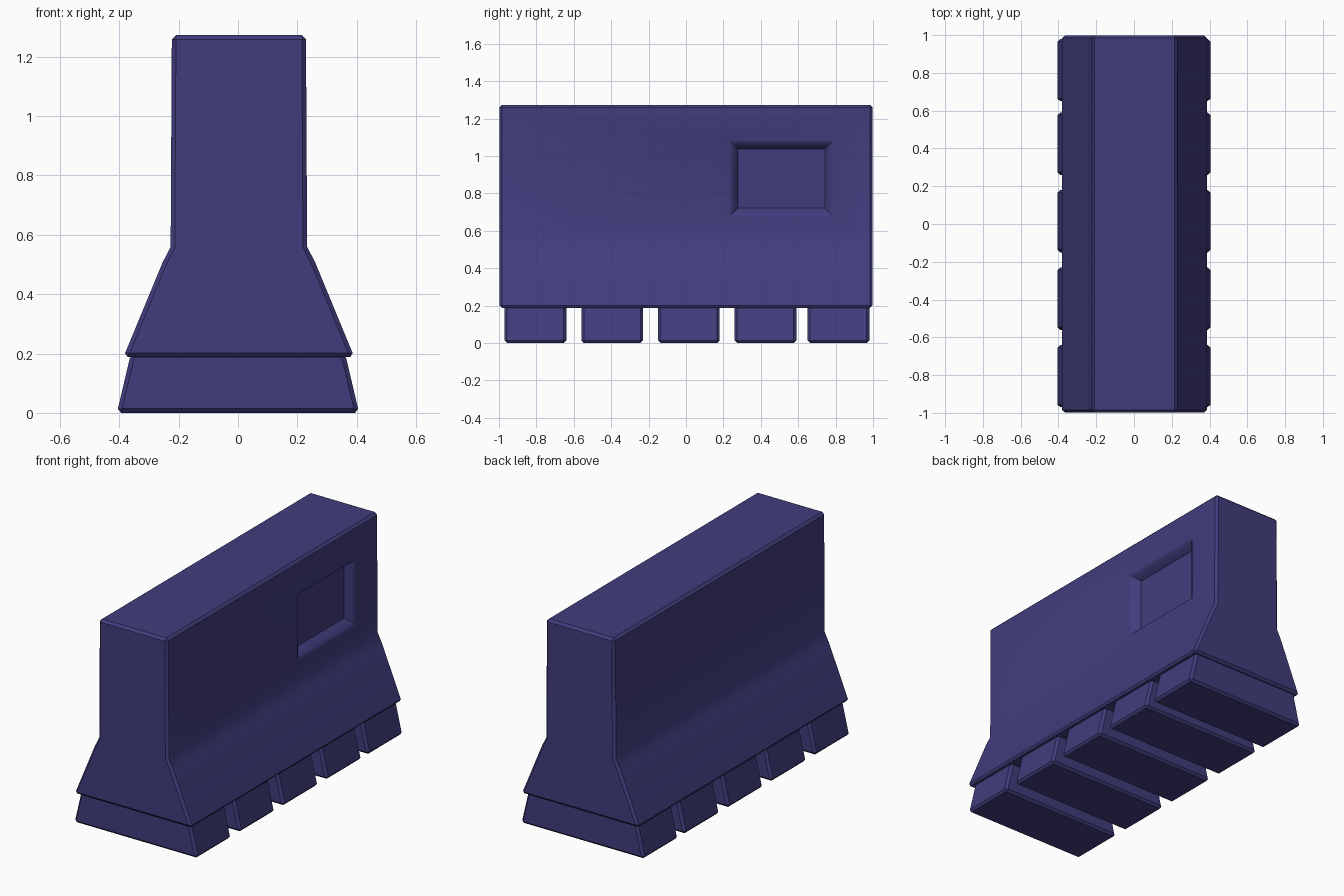
import bpy, bmesh, math

if "Cube" in bpy.data.objects:
    bpy.data.objects.remove(bpy.data.objects["Cube"])

mat = bpy.data.materials.new("indigo_plastic")
mat.diffuse_color = (0.052, 0.046, 0.205, 1)
mat.use_nodes = True
mat.node_tree.nodes["Principled BSDF"].inputs["Base Color"].default_value = mat.diffuse_color


def loft(name, rings):
    """Solid object from a list of equal-length closed rings, capped at both ends."""
    bm = bmesh.new()
    loops = [[bm.verts.new(p) for p in ring] for ring in rings]
    n = len(rings[0])
    for a, b in zip(loops, loops[1:]):
        for i in range(n):
            j = (i + 1) % n
            bm.faces.new((a[i], a[j], b[j], b[i]))
    bm.faces.new(loops[0])
    bm.faces.new(loops[-1])
    bmesh.ops.recalc_face_normals(bm, faces=bm.faces)
    mesh = bpy.data.meshes.new(name)
    bm.to_mesh(mesh)
    bm.free()
    mesh.materials.append(mat)
    ob = bpy.data.objects.new(name, mesh)
    bpy.context.collection.objects.link(ob)
    return ob


def bevel(ob, width):
    m = ob.modifiers.new("edge_chamfer", 'BEVEL')
    m.width = width
    m.segments = 1
    m.limit_method = 'ANGLE'
    m.angle_limit = math.radians(40)


def activate(ob):
    bpy.ops.object.select_all(action='DESELECT')
    ob.select_set(True)
    bpy.context.view_layer.objects.active = ob


# Barrier body: flared profile swept along y
half = [(0.389, 0.188), (0.258, 0.505), (0.230, 0.56), (0.226, 1.273)]
cx = 0.003
profile = [(cx + x, z) for x, z in half] + [(cx - x, z) for x, z in reversed(half)]
body = loft("barrier_body", [[(x, y, z) for x, z in profile] for y in (-0.998, 0.998)])
bevel(body, 0.014)

# Recessed panel on the right side, with a softly flared rim
def panel_ring(x, hy, hz):
    cy, cz = 0.51, 0.88
    return [(x, cy + sy * hy, cz + sz * hz)
            for sy, sz in ((-1, -1), (1, -1), (1, 1), (-1, 1))]

cutter = loft("panel_cutter", [
    panel_ring(0.180, 0.232, 0.158),
    panel_ring(0.217, 0.255, 0.181),
    panel_ring(0.226, 0.268, 0.194),
    panel_ring(0.245, 0.310, 0.236)])
cutter.hide_render = True
cut = body.modifiers.new("panel_recess", 'BOOLEAN')
cut.operation = 'DIFFERENCE'
cut.object = cutter
activate(body)
for m in list(body.modifiers):
    bpy.ops.object.modifier_apply(modifier=m.name)
bpy.data.objects.remove(cutter)
bpy.ops.object.shade_smooth_by_angle(angle=math.radians(30))

# Five tapered feet under the body
for i, y in enumerate((-0.805, -0.395, 0.015, 0.425, 0.815)):
    rings = [[(-hx, y - 0.165, z), (hx, y - 0.165, z), (hx, y + 0.165, z), (-hx, y + 0.165, z)]
             for hx, z in ((0.408, 0.0), (0.361, 0.2))]
    foot = loft(f"foot_{i + 1}", rings)
    bevel(foot, 0.014)
